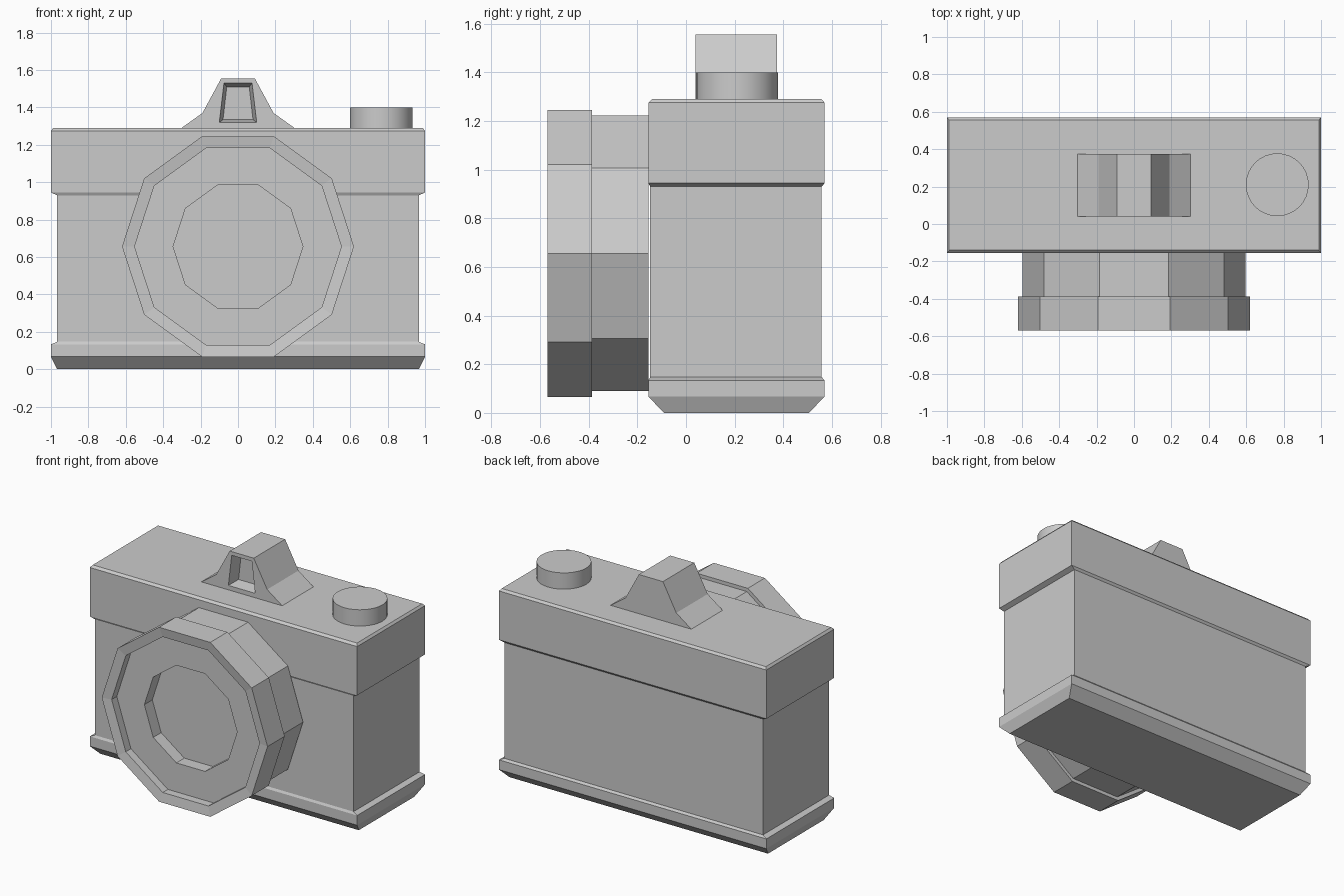
import bpy
import bmesh
from math import cos, sin, tau

if "Cube" in bpy.data.objects:
    bpy.data.objects.remove(bpy.data.objects["Cube"])


def loft(name, rings):
    """Skin equal-length rings of points and cap both ends."""
    bm = bmesh.new()
    loops = [[bm.verts.new(p) for p in ring] for ring in rings]
    n = len(loops[0])
    for a, b in zip(loops, loops[1:]):
        for i in range(n):
            j = (i + 1) % n
            bm.faces.new((a[i], a[j], b[j], b[i]))
    bm.faces.new(loops[0])
    bm.faces.new(loops[-1])
    bmesh.ops.recalc_face_normals(bm, faces=bm.faces)
    mesh = bpy.data.meshes.new(name)
    bm.to_mesh(mesh)
    bm.free()
    obj = bpy.data.objects.new(name, mesh)
    bpy.context.collection.objects.link(obj)
    return obj


def rect(z, hx, y0, y1):
    return [(-hx, y0, z), (hx, y0, z), (hx, y1, z), (-hx, y1, z)]


def decagon(y, r, zc=0.656):
    return [(r * cos(tau * i / 10), y, zc + r * sin(tau * i / 10)) for i in range(10)]


def mirrored(half, y):
    """Symmetric outline in xz from its right half."""
    return [(x, y, z) for x, z in half] + [(-x, y, z) for x, z in reversed(half)]


# Body: chamfered base, recessed middle, wider top housing
loft("camera_body", [rect(*r) for r in (
    (0.0, 0.967, -0.09, 0.505),
    (0.067, 1.0, -0.155, 0.57),
    (0.133, 1.0, -0.155, 0.57),
    (0.147, 0.967, -0.147, 0.558),
    (0.93, 0.967, -0.147, 0.558),
    (0.945, 1.0, -0.155, 0.57),
    (1.275, 1.0, -0.155, 0.57),
    (1.29, 0.988, -0.14, 0.557),
)])

# Lens: ten-sided barrel, wider front ring and stepped recess
loft("lens", [decagon(*r) for r in (
    (-0.155, 0.595), (-0.387, 0.595), (-0.387, 0.62), (-0.57, 0.62),
    (-0.56, 0.553), (-0.505, 0.553), (-0.505, 0.347), (-0.42, 0.347),
)])

# Viewfinder hump
hump_half = [(0.305, 1.288), (0.19, 1.37), (0.09, 1.555)]
hump = loft("viewfinder_hump", [mirrored(hump_half, y) for y in (0.04, 0.375)])

# Tapered window cut into the front of the hump
outer = [(0.10, 1.32), (0.075, 1.53)]
inner = [(0.08, 1.335), (0.06, 1.51)]
cutter = loft("window_cutter", [mirrored(outer, 0.0), mirrored(outer, 0.04),
                                mirrored(inner, 0.12)])
cutter.hide_render = True
cutter.hide_viewport = True
cut = hump.modifiers.new("window", 'BOOLEAN')
cut.operation = 'DIFFERENCE'
cut.solver = 'EXACT'
cut.object = cutter

# Shutter knob
bpy.ops.mesh.primitive_cylinder_add(vertices=32, radius=0.168, depth=0.115,
                                    location=(0.766, 0.21, 1.3425))
bpy.context.object.name = "shutter_knob"
bpy.ops.object.shade_smooth_by_angle()
